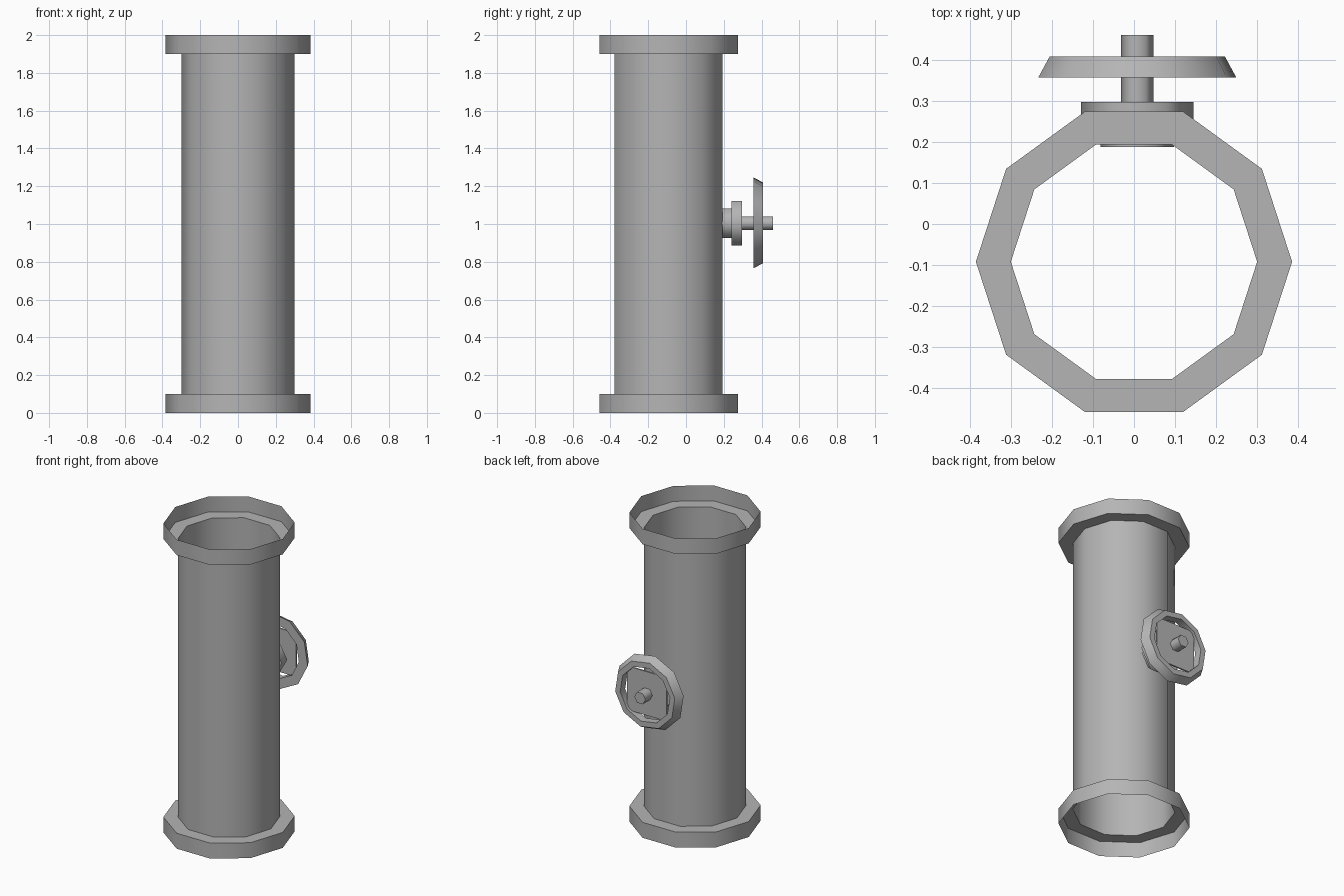
import bpy, bmesh
from math import cos, sin, pi, radians

if "Cube" in bpy.data.objects:
    bpy.data.objects.remove(bpy.data.objects["Cube"])

grey = bpy.data.materials.new("dark_grey")
grey.diffuse_color = (.46, .46, .46, 1)
grey.use_nodes = True
grey.node_tree.nodes["Principled BSDF"].inputs["Base Color"].default_value = grey.diffuse_color

def lathe(name, profile, sides, centre, axis='Z', phase=0.0, close=False, caps=False):
    """Sweep (radius, position) profile round an axis through centre."""
    bm = bmesh.new()
    rings = []
    for r, t in profile:
        ring = []
        for i in range(sides):
            a = phase + 2 * pi * i / sides
            u, v = r * cos(a), r * sin(a)
            co = (centre[0] + u, centre[1] + v, t) if axis == 'Z' else (centre[0] + u, t, centre[1] + v)
            ring.append(bm.verts.new(co))
        rings.append(ring)
    pairs = list(zip(rings, rings[1:])) + ([(rings[-1], rings[0])] if close else [])
    for a, b in pairs:
        for i in range(sides):
            j = (i + 1) % sides
            bm.faces.new((a[i], a[j], b[j], b[i]))
    if caps:
        bm.faces.new(rings[0])
        bm.faces.new(rings[-1])
    bmesh.ops.recalc_face_normals(bm, faces=bm.faces)
    me = bpy.data.meshes.new(name)
    bm.to_mesh(me)
    bm.free()
    me.materials.append(grey)
    ob = bpy.data.objects.new(name, me)
    bpy.context.collection.objects.link(ob)
    bpy.ops.object.select_all(action='DESELECT')
    ob.select_set(True)
    bpy.context.view_layer.objects.active = ob
    bpy.ops.object.shade_smooth_by_angle(angle=radians(62))
    return ob

# open sheet pipe with a hollow collar at each end
lathe("pipe", [(.385, 0), (.385, .1), (.3, .1), (.3, 1.9), (.385, 1.9), (.385, 2)], 10, (0, -.092))

# valve on the back, all on one axis
C = (.008, 1.004)
lathe("valve_neck", [(.09, .188), (.09, .24)], 6, C, 'Y', caps=True)
lathe("valve_flange", [(.137, .24), (.137, .297)], 6, C, 'Y', caps=True)
lathe("valve_stem", [(.04, .297), (.04, .46)], 6, C, 'Y', caps=True)

# handwheel: tapered rim and a square web
W = (.008, 1.006)
turn = radians(-9)
lathe("wheel_rim", [(.244, .357), (.216, .408), (.18, .408), (.18, .357)], 10, W, 'Y', phase=turn, close=True)
lathe("wheel_web", [(.2, .378), (.2, .388)], 4, W, 'Y', phase=pi / 4, caps=True)
